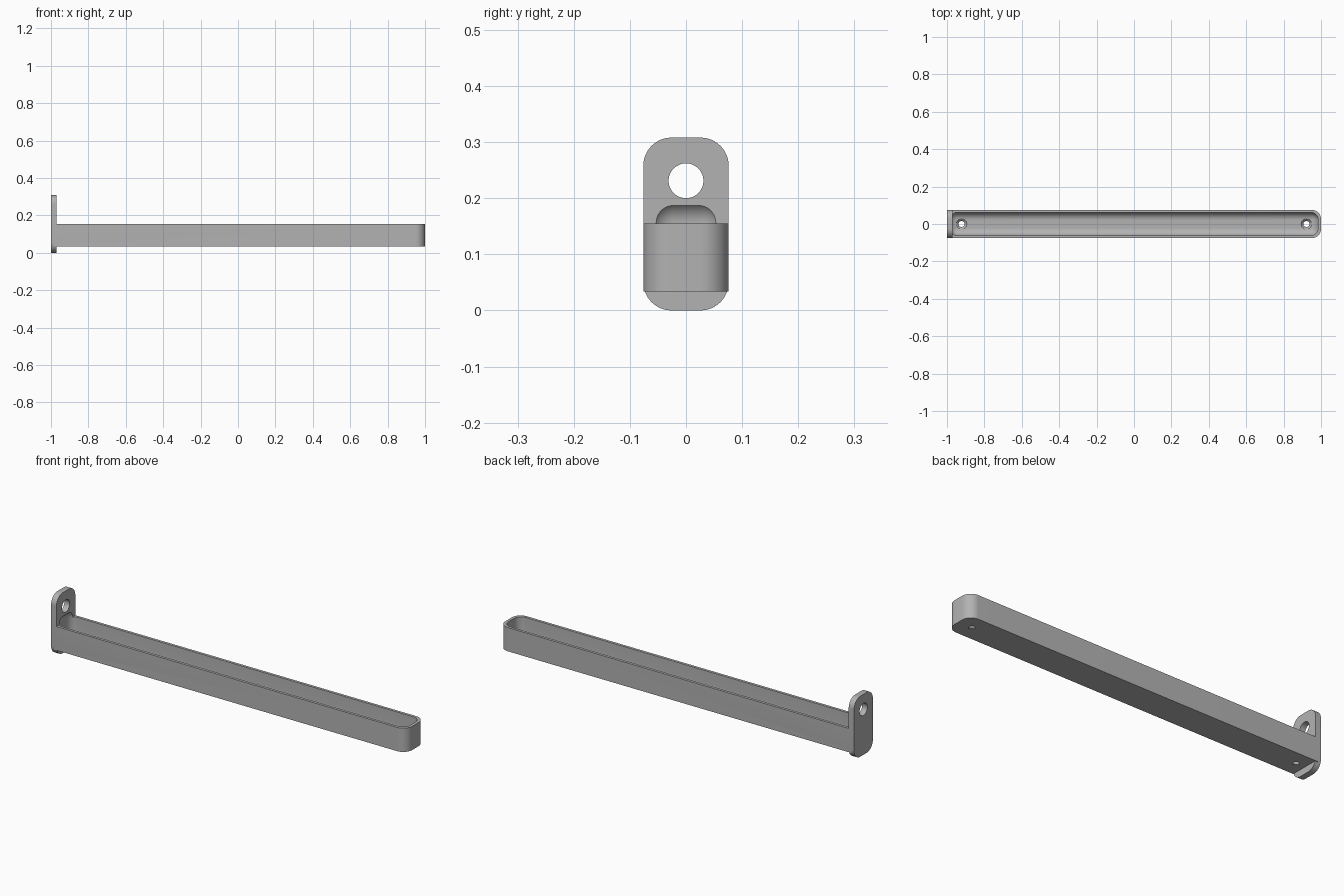
import bpy, bmesh, math
from mathutils import Matrix, Vector

if "Cube" in bpy.data.objects:
    bpy.data.objects.remove(bpy.data.objects["Cube"])

grey = bpy.data.materials.new("grey")
grey.diffuse_color = (0.45, 0.45, 0.45, 1)
grey.use_nodes = True
grey.node_tree.nodes["Principled BSDF"].inputs["Base Color"].default_value = grey.diffuse_color


def add_object(name, bm):
    bmesh.ops.recalc_face_normals(bm, faces=bm.faces)
    mesh = bpy.data.meshes.new(name)
    bm.to_mesh(mesh)
    bm.free()
    mesh.materials.append(grey)
    obj = bpy.data.objects.new(name, mesh)
    bpy.context.collection.objects.link(obj)
    return obj


def box(name, lo, hi, radius=0, segments=12, pick=lambda e: True):
    """Box between two corners, with the picked edges rounded."""
    lo, hi = Vector(lo), Vector(hi)
    bm = bmesh.new()
    bmesh.ops.create_cube(bm, size=1)
    for v in bm.verts:
        v.co = Vector(((lo[i] + hi[i]) / 2 + v.co[i] * (hi[i] - lo[i]) for i in range(3)))
    if radius:
        bmesh.ops.bevel(bm, geom=[e for e in bm.edges if pick(e)], offset=radius,
                        segments=segments, profile=0.5, affect='EDGES')
    return add_object(name, bm)


def cone(name, r1, r2, depth, matrix):
    bm = bmesh.new()
    bmesh.ops.create_cone(bm, cap_ends=True, segments=48, radius1=r1, radius2=r2,
                          depth=depth, matrix=matrix)
    return add_object(name, bm)


def along(edge, axis):
    a, b = edge.verts
    return abs(a.co[axis] - b.co[axis]) > 1e-4


def combine(target, other, operation):
    mod = target.modifiers.new(operation.lower(), 'BOOLEAN')
    mod.operation, mod.solver, mod.object = operation, 'EXACT', other
    bpy.context.view_layer.objects.active = target
    bpy.ops.object.modifier_apply(modifier=mod.name)
    bpy.data.objects.remove(other)


# Upright mounting plate with rounded corners
holder = box("tray_with_mounting_plate", (-1, -0.076, 0), (-0.97, 0.076, 0.308), 0.05,
             pick=lambda e: along(e, 0))

# Long tray body, rounded at its free end
body = box("tray_body", (-0.985, -0.0758, 0.034), (1, 0.0758, 0.155), 0.05,
           pick=lambda e: along(e, 2) and e.verts[0].co.x > 0)
combine(holder, body, 'UNION')

# Rounded hollow, running a little way into the plate
hollow = box("hollow_cutter", (-0.985, -0.062, 0.05), (0.985, 0.062, 0.196), 0.04)
combine(holder, hollow, 'DIFFERENCE')

# Hanging hole in the plate
hole = cone("hanging_hole_cutter", 0.031, 0.031, 0.2,
            Matrix.Translation((-0.985, 0, 0.231)) @ Matrix.Rotation(math.pi / 2, 4, 'Y'))
combine(holder, hole, 'DIFFERENCE')

# Countersunk screw holes in the floor
for x in (-0.922, 0.922):
    combine(holder, cone("screw_hole_cutter", 0.016, 0.016, 0.1,
                         Matrix.Translation((x, 0, 0.04))), 'DIFFERENCE')
    combine(holder, cone("countersink_cutter", 0.014, 0.034, 0.02,
                         Matrix.Translation((x, 0, 0.046))), 'DIFFERENCE')

holder.select_set(True)
bpy.context.view_layer.objects.active = holder
bpy.ops.object.shade_smooth_by_angle(angle=math.radians(30))
